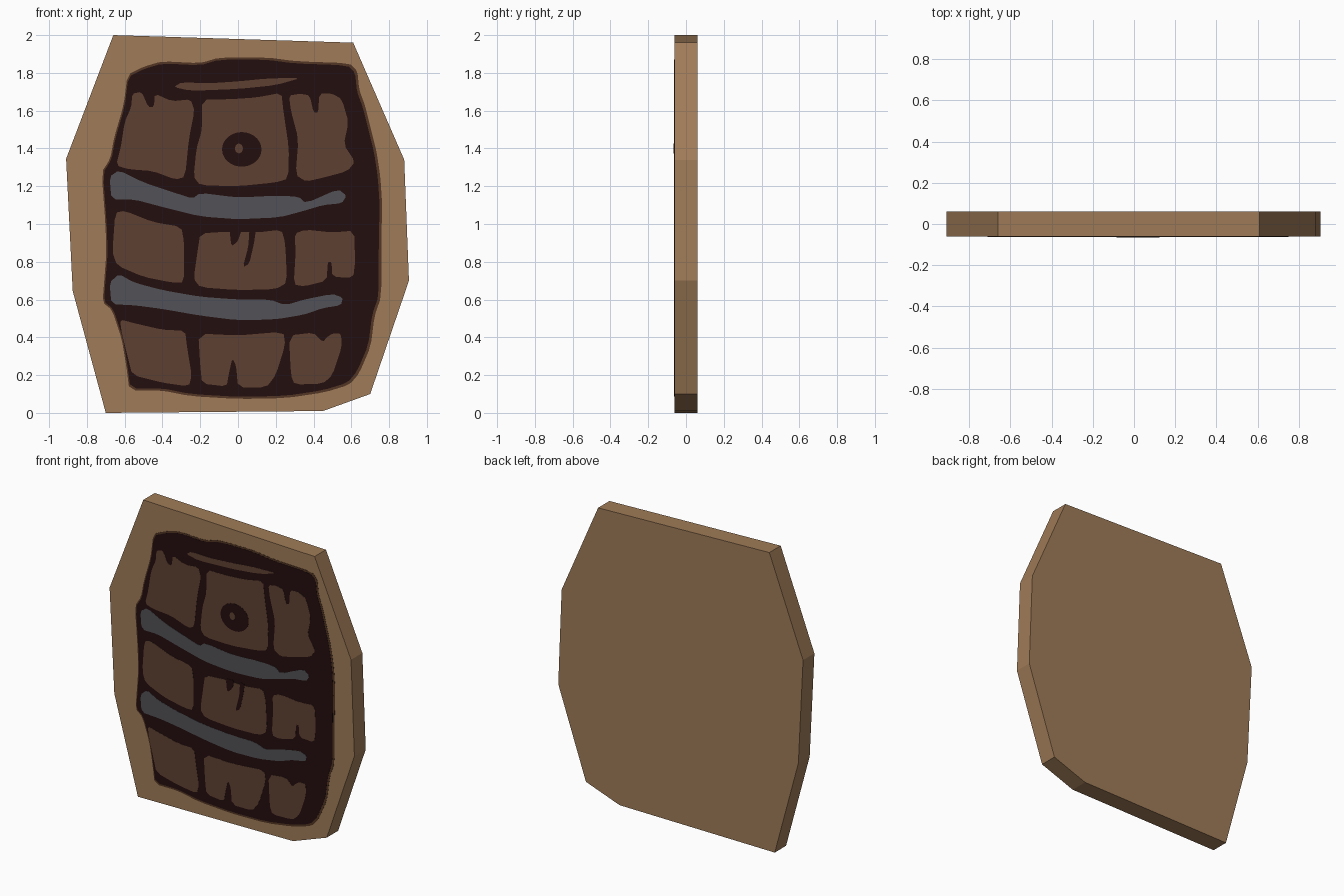
import bpy, bmesh, math


def material(name, r, g, b):
    def lin(c):
        c /= 255
        return c / 12.92 if c <= 0.04045 else ((c + 0.055) / 1.055) ** 2.4
    m = bpy.data.materials.new(name)
    m.diffuse_color = (lin(r), lin(g), lin(b), 1)
    return m


BOARD = material("tan_wood", 160, 124, 88)
FRINGE = material("faded_brown", 82, 54, 36)
DARK = material("dark_outline", 36, 14, 14)
BROWN = material("stave_brown", 95, 64, 49)
GREY = material("hoop_grey", 82, 82, 87)


def rounded(pts, passes=1):
    """Cut the corners of a closed outline."""
    for _ in range(passes):
        out = []
        for (ax, az), (bx, bz) in zip(pts, pts[1:] + pts[:1]):
            out += [(ax * .82 + bx * .18, az * .82 + bz * .18),
                    (ax * .18 + bx * .82, az * .18 + bz * .82)]
        pts = out
    return pts


def slab(name, pts, front, back, mat):
    """Prism from an outline in the XZ plane."""
    bm = bmesh.new()
    face = bm.faces.new([bm.verts.new((x, front, z)) for x, z in pts])
    ext = bmesh.ops.extrude_face_region(bm, geom=[face])
    new = [v for v in ext["geom"] if isinstance(v, bmesh.types.BMVert)]
    bmesh.ops.translate(bm, verts=new, vec=(0, back - front, 0))
    bmesh.ops.recalc_face_normals(bm, faces=bm.faces)
    me = bpy.data.meshes.new(name)
    bm.to_mesh(me)
    bm.free()
    me.materials.append(mat)
    ob = bpy.data.objects.new(name, me)
    bpy.context.collection.objects.link(ob)
    return ob


def paint(name, pts, mat, layer):
    return slab(name, rounded(pts), -0.06 - 0.0012 * layer, -0.0595, mat)


def oval(cx, cz, rx, rz, n=20):
    return [(cx + rx * math.cos(i * math.tau / n), cz + rz * math.sin(i * math.tau / n))
            for i in range(n)]


# Board
slab("board", [(-.66, 2), (.61, 1.96), (.88, 1.34), (.905, .70), (.70, .10),
               (.45, .01), (-.70, 0), (-.875, .645), (-.91, 1.345)], -.06, .06, BOARD)

# Barrel silhouette and its faded rim
barrel = [(-.4, 1.85), (-.2, 1.84), (-.1, 1.87), (.15, 1.87), (.3, 1.85), (.58, 1.84),
          (.62, 1.80), (.63, 1.70), (.66, 1.62), (.69, 1.5), (.72, 1.38), (.74, 1.25),
          (.75, 1.1), (.745, .9), (.745, .62), (.71, .52), (.69, .36), (.63, .22),
          (.58, .16), (.45, .12), (.25, .09), (0, .085), (-.25, .10), (-.4, .13),
          (-.57, .13), (-.585, .25), (-.61, .4), (-.66, .55), (-.71, .59), (-.70, .72),
          (-.69, .85), (-.695, 1), (-.715, 1.27), (-.67, 1.34), (-.65, 1.45),
          (-.60, 1.62), (-.58, 1.78), (-.5, 1.82)]
rim = [(x * 1.014 + .003, .97 + (z - .97) * 1.013) for x, z in barrel]
paint("barrel_rim", rim, FRINGE, 1)
paint("barrel_outline", barrel, DARK, 2)

# Lid highlight
paint("lid_streak", [(-.34, 1.725), (-.30, 1.75), (-.15, 1.745), (0, 1.755), (.15, 1.77),
                     (.34, 1.775), (.2, 1.735), (0, 1.715), (-.25, 1.705)], BROWN, 3)

# Upper staves
paint("upper_stave_left", [(-.56, 1.69), (-.51, 1.70), (-.475, 1.62), (-.445, 1.62),
                           (-.44, 1.69), (-.35, 1.65), (-.25, 1.66), (-.23, 1.6),
                           (-.26, 1.45), (-.28, 1.25), (-.33, 1.235), (-.45, 1.28),
                           (-.58, 1.29), (-.645, 1.31), (-.62, 1.41), (-.60, 1.54),
                           (-.565, 1.62)], BROWN, 3)
paint("upper_stave_middle", [(-.19, 1.66), (-.05, 1.66), (.1, 1.67), (.23, 1.695),
                             (.24, 1.6), (.27, 1.4), (.265, 1.24), (.2, 1.22), (0, 1.20),
                             (-.2, 1.205), (-.235, 1.25), (-.22, 1.4), (-.19, 1.5)], BROWN, 3)
paint("upper_stave_right", [(.27, 1.68), (.33, 1.69), (.38, 1.68), (.40, 1.59), (.425, 1.59),
                            (.43, 1.69), (.5, 1.69), (.55, 1.66), (.585, 1.54), (.56, 1.42),
                            (.62, 1.33), (.58, 1.28), (.45, 1.245), (.36, 1.225),
                            (.305, 1.26), (.32, 1.45), (.28, 1.6)], BROWN, 3)
paint("bung_hole", oval(.02, 1.395, .105, .092), DARK, 4)
paint("bung_dot", oval(.005, 1.40, .022, .027, 8), BROWN, 5)

# Hoops
paint("upper_hoop", [(-.68, 1.25), (-.63, 1.285), (-.5, 1.22), (-.35, 1.17), (-.24, 1.135),
                     (-.2, 1.165), (0, 1.14), (.2, 1.15), (.32, 1.145), (.36, 1.11),
                     (.53, 1.185), (.575, 1.15), (.55, 1.11), (.45, 1.10), (.35, 1.07),
                     (.22, 1.035), (0, 1.025), (-.2, 1.04), (-.4, 1.09), (-.55, 1.13),
                     (-.67, 1.13)], GREY, 3)
paint("lower_hoop", [(-.68, .69), (-.63, .735), (-.55, .69), (-.4, .65), (-.2, .615),
                     (0, .60), (.17, .60), (.25, .57), (.35, .60), (.5, .63), (.555, .61),
                     (.545, .57), (.45, .555), (.35, .52), (.2, .495), (0, .49),
                     (-.2, .515), (-.4, .55), (-.55, .57), (-.67, .575)], GREY, 3)

# Middle staves
paint("middle_stave_left", [(-.65, 1.06), (-.6, 1.07), (-.45, 1.01), (-.3, .985), (-.285, .9),
                            (-.285, .69), (-.35, .69), (-.5, .72), (-.64, .78),
                            (-.665, .85)], BROWN, 3)
paint("middle_stave_middle", [(-.20, .95), (-.05, .96), (.1, .955), (.23, .97), (.25, .9),
                              (.26, .69), (.2, .655), (0, .65), (-.2, .665), (-.235, .71),
                              (-.215, .85)], BROWN, 3)
paint("middle_stave_right", [(.30, .95), (.36, .97), (.5, .955), (.615, .965), (.62, .8),
                             (.61, .715), (.5, .72), (.495, .8), (.475, .8), (.47, .70),
                             (.35, .67), (.295, .68), (.305, .85)], BROWN, 3)
paint("short_crack", [(-.045, .97), (-.035, .88), (0, .91), (.02, .97)], DARK, 4)
paint("long_crack", [(.06, .97), (.055, .88), (.025, .77), (.06, .79), (.085, .9),
                     (.095, .97)], DARK, 4)

# Lower staves
paint("lower_stave_left", [(-.625, .495), (-.55, .475), (-.4, .44), (-.28, .435), (-.27, .35),
                           (-.245, .2), (-.26, .14), (-.4, .16), (-.56, .2), (-.585, .3),
                           (-.615, .42)], BROWN, 3)
paint("lower_stave_middle", [(-.21, .42), (0, .41), (.24, .43), (.25, .36), (.2, .2),
                             (.15, .135), (0, .135), (-.01, .25), (-.03, .29), (-.05, .2),
                             (-.06, .14), (-.19, .155), (-.2, .25)], BROWN, 3)
paint("lower_stave_right", [(.27, .41), (.4, .425), (.45, .375), (.47, .40), (.5, .42),
                            (.545, .42), (.55, .35), (.5, .2), (.45, .155), (.3, .15),
                            (.28, .2)], BROWN, 3)
